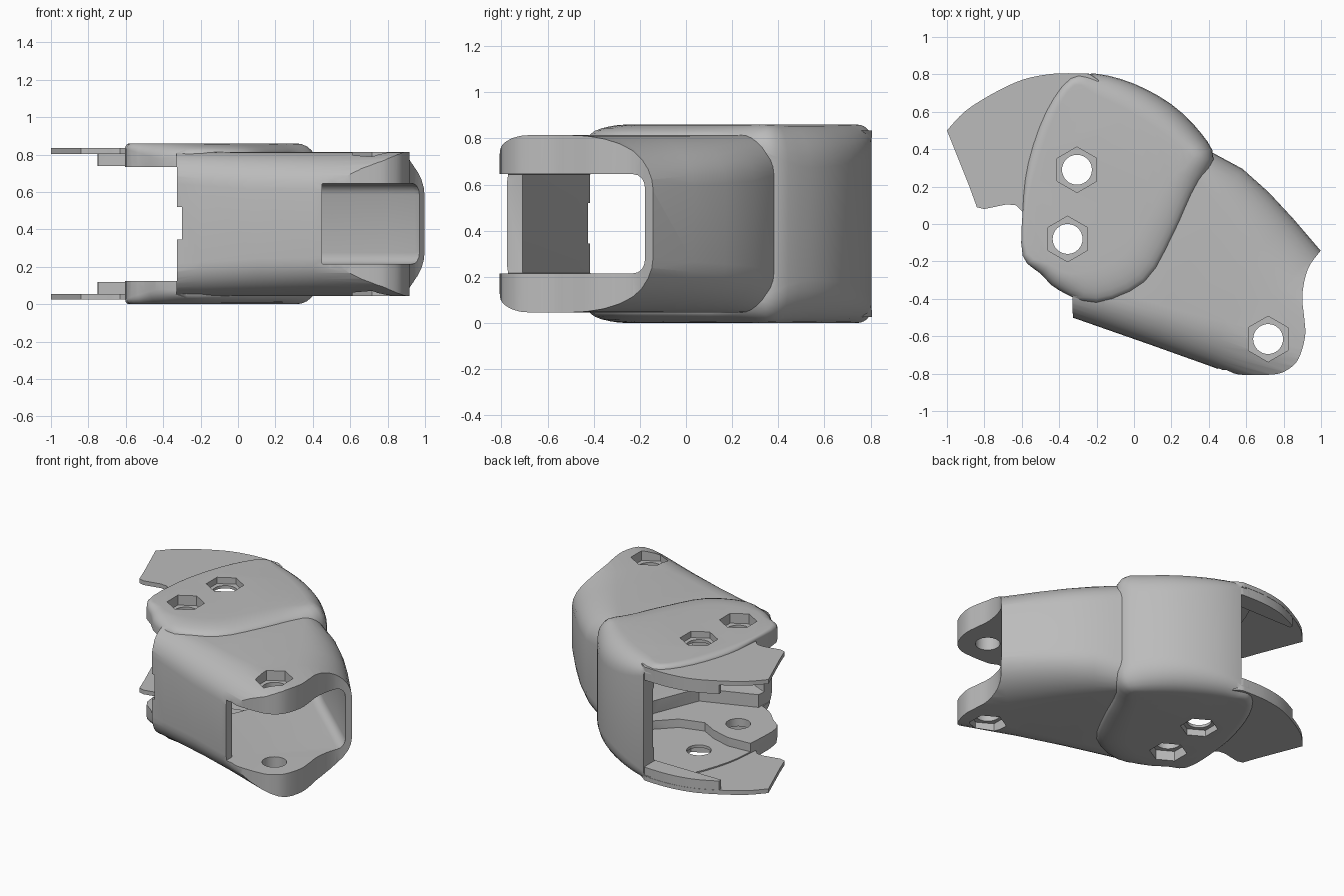
import bpy, bmesh, math
from mathutils import Vector

if "Cube" in bpy.data.objects:
    bpy.data.objects.remove(bpy.data.objects["Cube"], do_unlink=True)

MID = 0.43          # the part mirrors about this height
grey = bpy.data.materials.new("plain grey")
grey.use_nodes = True
grey.diffuse_color = (0.5, 0.5, 0.5, 1)
grey.node_tree.nodes["Principled BSDF"].inputs["Base Color"].default_value = (0.5, 0.5, 0.5, 1)


def smooth(pts, n=4, closed=True):
    """Catmull-Rom refinement of a point list."""
    out, m = [], len(pts)
    pick = (lambda i: pts[i % m]) if closed else (lambda i: pts[min(max(i, 0), m - 1)])
    for i in range(m if closed else m - 1):
        a, b, c, d = (pick(i + k) for k in (-1, 0, 1, 2))
        for s in range(n):
            t = s / n
            out.append(tuple(0.5 * (2*q + (r - p)*t + (2*p - 5*q + 4*r - w)*t*t
                                    + (3*q - p - 3*r + w)*t**3)
                             for p, q, r, w in zip(a, b, c, d)))
    return out if closed else out + [tuple(pts[-1])]


def loft(name, rings):
    """Closed solid from a stack of matching rings."""
    bm = bmesh.new()
    vs = [[bm.verts.new(p) for p in ring] for ring in rings]
    n = len(vs[0])
    for lo, hi in zip(vs, vs[1:]):
        for i in range(n):
            j = (i + 1) % n
            bm.faces.new((lo[i], lo[j], hi[j], hi[i]))
    bm.faces.new(vs[0][::-1])
    bm.faces.new(vs[-1])
    bmesh.ops.triangulate(bm, faces=bm.faces)
    me = bpy.data.meshes.new(name)
    bm.to_mesh(me)
    bm.free()
    me.materials.append(grey)
    ob = bpy.data.objects.new(name, me)
    bpy.context.collection.objects.link(ob)
    return ob


def prism(name, pts, z0, z1):
    """Straight extrusion, wound counter-clockwise."""
    area = sum(a[0]*b[1] - b[0]*a[1] for a, b in zip(pts, pts[1:] + pts[:1]))
    pts = pts if area > 0 else pts[::-1]
    return loft(name, [[(p[0], p[1], z) for p in pts] for z in (z0, z1)])


def rounded(name, pts, half, steps=6, refine=1):
    """Prism with rounded rims; each point is x, y, rim width, rim height."""
    n, normals = len(pts), []
    for i in range(n):
        a, b, c = (Vector(pts[k % n][:2]) for k in (i - 1, i, i + 1))
        e, f = (b - a).normalized(), (c - b).normalized()
        s = Vector((-e.y - f.y, e.x + f.x)).normalized()
        normals.append(s / max(0.7, s.dot(Vector((-e.y, e.x)))))
    top = []
    for k in range(steps + 1):
        t = k / steps * math.pi / 2
        ring = []
        for (x, y, w, h), v in zip(pts, normals):
            d = w * (1 - math.cos(t))
            ring.append((x + v.x*d, y + v.y*d, half - h * (1 - math.sin(t))))
        top.append(smooth(ring, refine))
    bottom = [[(x, y, -z) for x, y, z in r] for r in reversed(top)]
    return loft(name, [[(x, y, z + MID) for x, y, z in r] for r in bottom + top])


def combine(target, other, op):
    mod = target.modifiers.new("join", 'BOOLEAN')
    mod.operation, mod.solver, mod.object = op, 'EXACT', other
    mod.use_self = True
    bpy.context.view_layer.update()
    bpy.context.view_layer.objects.active = target
    bpy.ops.object.modifier_apply(modifier=mod.name)
    bpy.data.objects.remove(other, do_unlink=True)


# Tapered sleeve, longer than needed at both ends
shell = rounded("hinged_shell", [
    (-0.7, -0.37, .1, .1), (-0.2, -0.545, .18, .18), (0.1, -0.65, .22, .2),
    (0.4, -0.757, .25, .2), (0.9, -0.94, .25, .2), (1.5, -1.15, .1, .1),
    (1.6, -0.85, .1, .1), (1.3, -0.5, .25, .2), (1.0, -0.145, .36, .24),
    (0.85, 0.03, .32, .22), (0.72, 0.17, .28, .21), (0.58, 0.295, .24, .2),
    (0.45, 0.365, .17, .18), (0.15, 0.53, .08, .1), (-0.7, 0.5, .05, .05)], 0.385, 8)
combine(shell, prism("edge_cutter", [(-1, -1), (-0.33, -1), (-0.33, 1), (-1, 1)], -1, 2),
        'DIFFERENCE')

# Curved fork end
end = smooth([(1.06, -0.06), (1.0, -0.14), (0.93, -0.24), (0.9, -0.38), (0.91, -0.5),
              (0.915, -0.6), (0.88, -0.72), (0.82, -0.78), (0.74, -0.805),
              (0.56, -0.805), (0.47, -0.78), (0.35, -0.85)], closed=False)
combine(shell, prism("end_cutter", end + [(0.35, -1.4), (1.8, -1.4), (1.8, -0.06)], -1, 2),
        'DIFFERENCE')

# Raised rounded knuckle, its rim blending down into the sleeve
combine(shell, rounded("knuckle", [
    (-0.595, 0.07, .02, .02), (-0.595, -0.17, .03, .03), (-0.5, -0.265, .07, .06),
    (-0.4, -0.355, .1, .08), (-0.2, -0.42, .17, .055), (0.06, -0.31, .18, .055),
    (0.21, -0.06, .17, .055), (0.31, 0.16, .14, .06), (0.425, 0.345, .1, .12),
    (0.355, 0.49, .13, .18), (0.2, 0.64, .15, .18), (0, 0.75, .14, .15),
    (-0.2, 0.803, .11, .1), (-0.34, 0.78, .04, .04), (-0.47, 0.6, .05, .03),
    (-0.565, 0.33, .05, .03)], 0.43, refine=3), 'UNION')

# Through cavity, open at both ends
r, s = 0.06, 0.004
cavity = [(-1.2, -0.7, s, s), (-0.33, -0.7, s, s), (-0.325, -0.415, s, s),
          (-0.2, -0.47, s, s), (0.45, -0.71, s, s), (0.45, -1.1, s, s), (1.3, -1.1, s, s),
          (1.3, -0.55, r, r), (0.945, -0.15, r, r), (0.78, 0.0, r, r), (0.5, 0.25, r, r),
          (0.35, 0.4, r, r), (0.1, 0.6, r, r), (-0.24, 0.7, s, s), (-0.24, 1.1, s, s),
          (-1.2, 1.1, s, s)]
combine(shell, rounded("cavity_cutter", cavity, 0.215, 4), 'DIFFERENCE')

# Taller pocket inside the knuckle, deeper still beside the rear bolt
pocket = [(-1.3, -0.75), (-0.34, -0.75), (-0.32, -0.36), (0.05, -0.22), (0.18, 0.1),
          (0.22, 0.4), (0.08, 0.58), (-0.235, 0.69), (-0.235, 1.2), (-1.3, 1.2)]
recess = [(-1.35, 0.12), (-0.6, 0.12), (-0.42, 0.13), (-0.28, 0.09), (-0.17, 0.03),
          (0.0, 0.08), (0.12, 0.2), (0.17, 0.4), (0.06, 0.57), (-0.23, 0.68),
          (-0.23, 1.25), (-1.35, 1.25)]
combine(shell, prism("pocket_cutter", pocket, MID - 0.305, MID + 0.305), 'DIFFERENCE')
combine(shell, prism("recess_cutter", recess, MID - 0.365, MID + 0.365), 'DIFFERENCE')

# Thin side plates, each with a rib along its curved rim, mirrored top and bottom
arc = smooth([(-0.24, 0.803), (-0.35, 0.806), (-0.46, 0.8), (-0.6, 0.77), (-0.75, 0.7),
              (-0.9, 0.605), (-1.0, 0.5)], closed=False)
plate = arc + [(-0.88, 0.2), (-0.84, 0.09), (-0.8, 0.08), (-0.68, 0.105), (-0.63, 0.1),
               (-0.59, 0.06), (-0.45, 0.05), (-0.2, 0.3), (-0.19, 0.77)]
rib = [(x, y - 0.002) for x, y in arc[:17]] + [(-0.748, 0.675), (-0.2, 0.675), (-0.19, 0.77)]
for side in (-1, 1):
    for name, pts, low, high in (("plate", plate, 0.374, 0.404), ("rib", rib, 0.31, 0.39)):
        z = sorted((MID + side*low, MID + side*high))
        combine(shell, prism(name, pts, *z), 'UNION')


def polygon(x, y, radius, sides, turn):
    return [(x + radius * math.cos(turn + 2*math.pi*i/sides),
             y + radius * math.sin(turn + 2*math.pi*i/sides)) for i in range(sides)]


# Bolt holes with hexagonal recesses
for x, y, depth in ((-0.305, 0.29, 0.385), (-0.355, -0.08, 0.36), (0.717, -0.615, 0.315)):
    combine(shell, prism("bolt_cutter", polygon(x, y, 0.08, 32, 0), -1, 2), 'DIFFERENCE')
    for side in (-1, 1):
        z = sorted((MID + side*depth, MID + side))
        combine(shell, prism("hex_cutter", polygon(x, y, 0.122, 6, math.pi/2), *z), 'DIFFERENCE')

# Small notch in the front wall edge
combine(shell, prism("notch_cutter", [(-0.5, -0.7), (-0.3, -0.7), (-0.3, -0.3), (-0.5, -0.3)],
                     0.345, 0.52), 'DIFFERENCE')

bpy.ops.object.select_all(action='DESELECT')
shell.select_set(True)
bpy.context.view_layer.objects.active = shell
bpy.ops.object.shade_smooth_by_angle(angle=math.radians(32))
